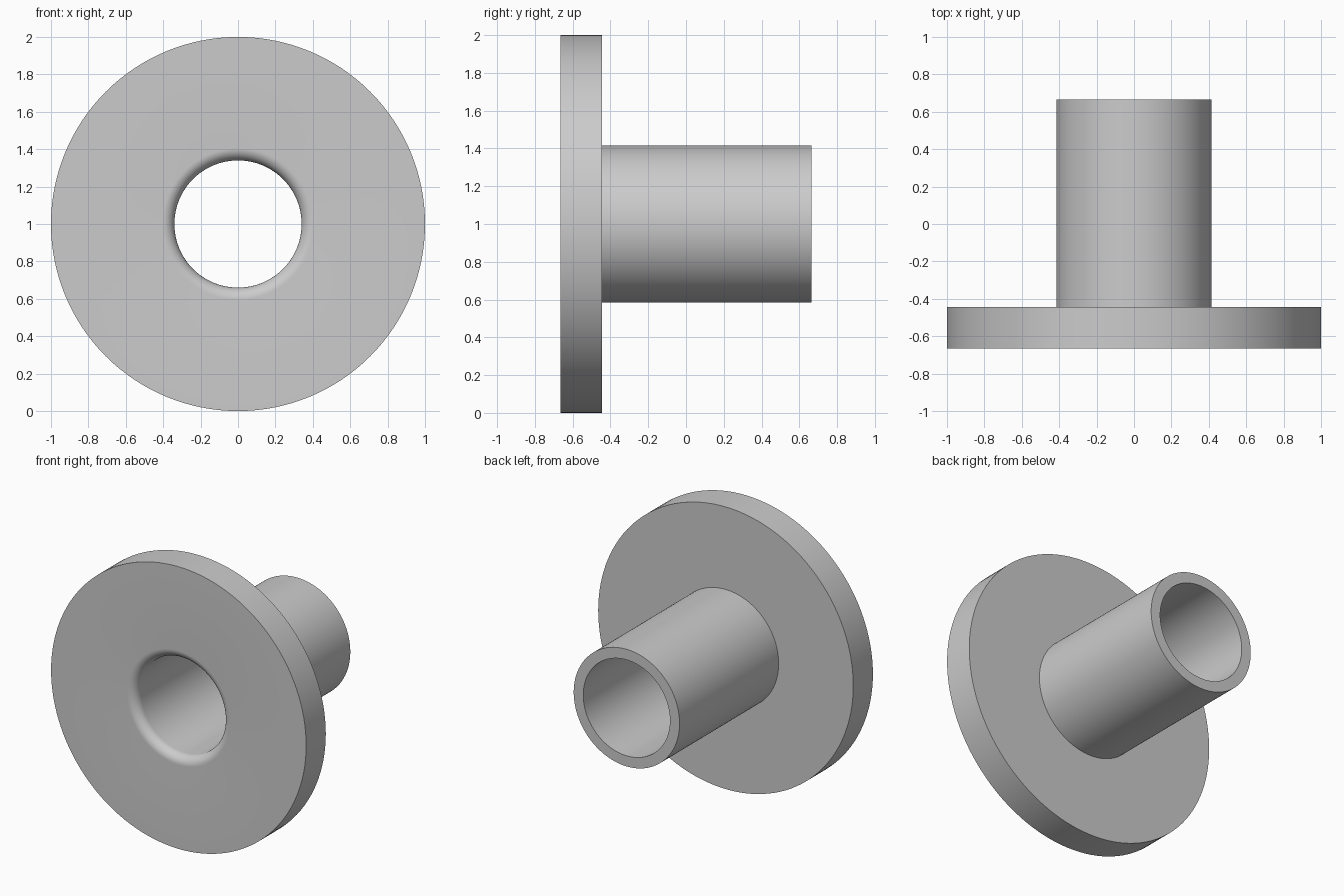
import bpy, bmesh, math
from mathutils import Matrix, Vector

cube = bpy.data.objects.get("Cube")
if cube:
    bpy.data.objects.remove(cube, do_unlink=True)

SEGMENTS = 128
FRONT, STEP, BACK = -0.665, -0.445, 0.665
FLANGE_R, TUBE_R, BORE_R, FILLET = 1.0, 0.415, 0.34, 0.065

# Plain grey material
grey = bpy.data.materials.new("plain_grey")
grey.use_nodes = True
colour = (0.6, 0.6, 0.6, 1)
grey.diffuse_color = colour
grey.node_tree.nodes["Principled BSDF"].inputs["Base Color"].default_value = colour

# Closed section as (radius, y): outer walls, then the bore and its rounded mouth
profile = [(FLANGE_R, FRONT), (FLANGE_R, STEP), (TUBE_R, STEP),
           (TUBE_R, BACK), (BORE_R, BACK)]
for i in range(13):
    a = math.pi / 2 * i / 12
    profile.append((BORE_R + FILLET * (1 - math.cos(a)),
                    FRONT + FILLET * (1 - math.sin(a))))

# Revolve the section around the y axis
bm = bmesh.new()
rings = []
for s in range(SEGMENTS):
    turn = Matrix.Rotation(2 * math.pi * s / SEGMENTS, 3, 'Y')
    rings.append([bm.verts.new(turn @ Vector((r, y, 0)) + Vector((0, 0, 1)))
                  for r, y in profile])
n = len(profile)
for s in range(SEGMENTS):
    a, b = rings[s], rings[(s + 1) % SEGMENTS]
    for i in range(n):
        j = (i + 1) % n
        bm.faces.new((a[i], a[j], b[j], b[i]))
bmesh.ops.recalc_face_normals(bm, faces=bm.faces)

mesh = bpy.data.meshes.new("flanged_bushing")
bm.to_mesh(mesh)
bm.free()
mesh.materials.append(grey)
bushing = bpy.data.objects.new("flanged_bushing", mesh)
bpy.context.collection.objects.link(bushing)

# Smooth shading with crisp rims
bpy.ops.object.select_all(action='DESELECT')
bushing.select_set(True)
bpy.context.view_layer.objects.active = bushing
bpy.ops.object.shade_smooth_by_angle(angle=math.radians(30))
